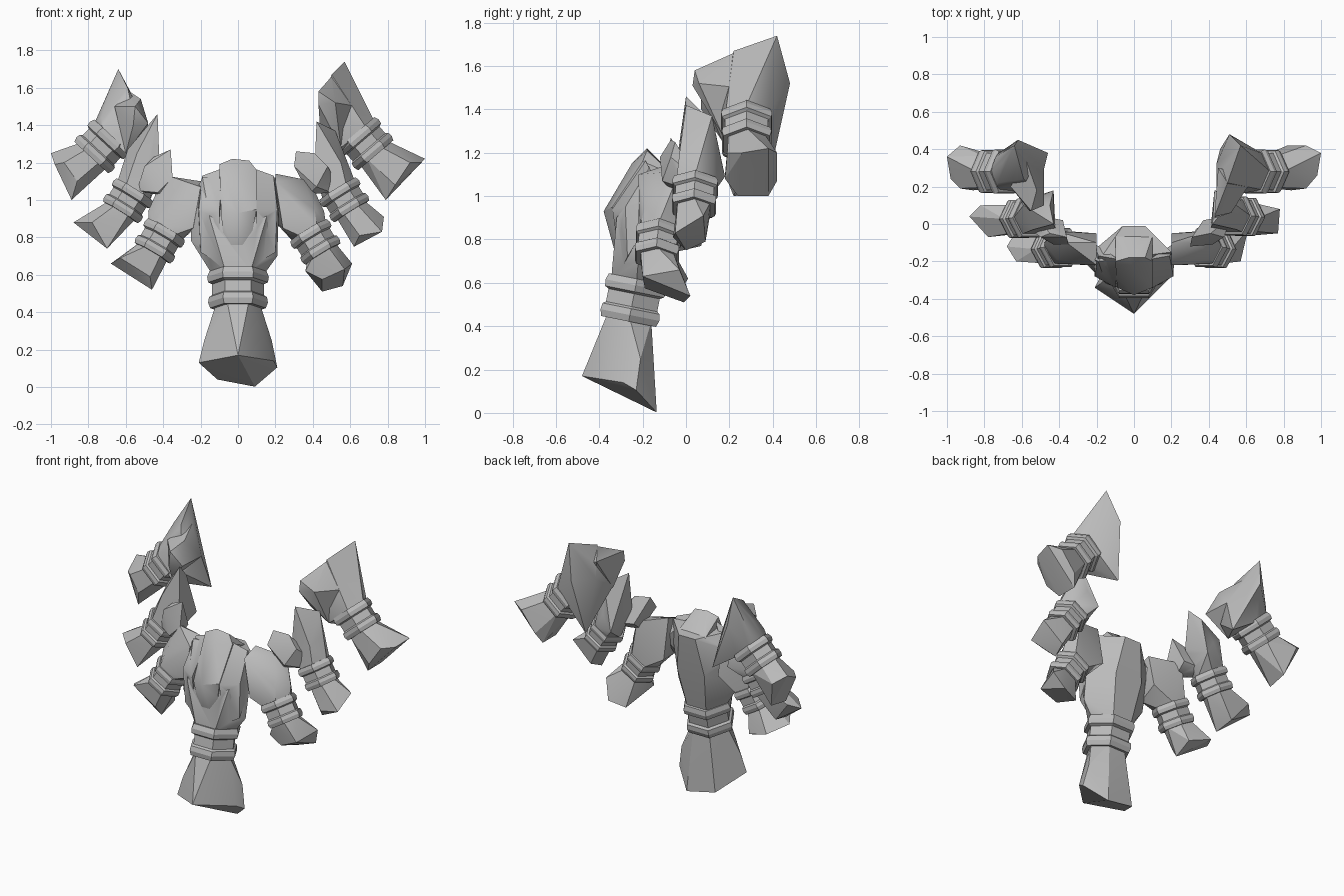
import bpy, bmesh, math
from mathutils import Vector

stone = bpy.data.materials.new("stone_grey")
stone.diffuse_color = (0.5, 0.5, 0.5, 1)


def activate(ob):
    bpy.ops.object.select_all(action='DESELECT')
    ob.select_set(True)
    bpy.context.view_layer.objects.active = ob


def finish(name, bm, angle):
    bmesh.ops.recalc_face_normals(bm, faces=bm.faces)
    me = bpy.data.meshes.new(name)
    bm.to_mesh(me)
    bm.free()
    ob = bpy.data.objects.new(name, me)
    bpy.context.collection.objects.link(ob)
    me.materials.append(stone)
    activate(ob)
    bpy.ops.object.shade_smooth_by_angle(angle=math.radians(angle))
    return ob


def ring(center, axis, r, sides=6):
    """Points of a regular polygon around an axis, a corner on each flank."""
    c, d = Vector(center), Vector(axis).normalized()
    u = d.cross(Vector((0, 1, 0))).normalized()
    v = d.cross(u)
    return [c + r * (math.cos(a) * u + math.sin(a) * v)
            for a in (math.tau * i / sides for i in range(sides))]


def shard(name, points, angle=35):
    """Chiselled solid wrapped around a few corner points."""
    bm = bmesh.new()
    for p in points:
        bm.verts.new(p)
    res = bmesh.ops.convex_hull(bm, input=bm.verts)
    junk = {v for v in res["geom_interior"] + res["geom_unused"]
            if isinstance(v, bmesh.types.BMVert)}
    bmesh.ops.delete(bm, geom=list(junk), context='VERTS')
    return finish(name, bm, angle)


def fuse(base, parts):
    """Union the extra shards into the base solid."""
    for p in parts:
        activate(base)
        mod = base.modifiers.new("union", 'BOOLEAN')
        mod.operation, mod.solver, mod.object = 'UNION', 'EXACT', p
        bpy.ops.object.modifier_apply(modifier=mod.name)
        bpy.data.objects.remove(p)
    activate(base)
    bpy.ops.object.shade_smooth_by_angle(angle=math.radians(35))


def cuff(name, center, axis, r, h):
    """Two raised bands with a sleeve between them."""
    c, d = Vector(center), Vector(axis).normalized()
    profile = [(-1, .66), (-1, .93), (-.7, 1), (-.4, .97), (-.3, .87),
               (.3, .87), (.4, 1), (.7, 1.03), (1, .96), (1, .75)]
    bm = bmesh.new()
    loops = [[bm.verts.new(p) for p in ring(c + d * h * t, d, r * k)]
             for t, k in profile]
    for a, b in zip(loops, loops[1:]):
        for i in range(6):
            j = (i + 1) % 6
            bm.faces.new((a[i], a[j], b[j], b[i]))
    finish(name, bm, 25)


def bundle(name, center, axis, r, h, flare, head, extras=()):
    """Cuff with a flared foot below and a carved head above."""
    c, d = Vector(center), Vector(axis).normalized()
    cuff(name + "_cuff", c, d, r, h)
    shard(name + "_foot", ring(c - d * h * .8, d, r * .74) + flare, 20)
    top = shard(name + "_head", ring(c + d * h * .8, d, r * .85) + head)
    fuse(top, [shard(name + "_extra", e) for e in extras])


# centre pendant with carved front ridges
ridges = [[(-.1, -.2, 1.19), (-.03, -.18, 1.22), (.06, -.18, 1.21), (.1, -.2, 1.16),
           (0, -.38, .93), (-.09, -.34, .92), (.1, -.34, .95), (.04, -.3, .64),
           (-.06, -.3, .64), (0, -.25, 1.15), (.1, -.06, 1.1), (-.1, -.06, 1.1)]]
for s in (1, -1):
    ridges.append([(s * .08, -.19, 1.17), (s * .19, -.17, 1.13), (s * .1, -.34, .94),
                   (s * .21, -.28, .95), (s * .2, -.27, .72), (s * .1, -.3, .66),
                   (s * .22, -.1, 1.0)])
bundle("centre", (0, -.245, .52), (0, .2, 1), .16, .1,
       [(0, -.48, .17), (.21, -.23, .105), (.09, -.135, .002), (.19, -.29, .14),
        (-.11, -.15, .04), (-.21, -.34, .13), (-.18, -.32, .25), (.18, -.21, .25)],
       [(-.25, -.22, .78), (-.25, -.17, 1.0), (-.19, -.2, 1.12), (.21, -.22, .7),
        (.22, -.17, 1.0), (.2, -.15, 1.12), (-.15, -.32, .9), (.15, -.32, .9),
        (.06, -.01, 1.1), (-.06, -.01, 1.1), (.1, -.05, .85), (-.1, -.05, .85)],
       ridges)

# inner bundles
bundle("inner_right", (.415, -.13, .775), (-.52, .08, .85), .118, .075,
       [(.45, -.01, .51), (.56, .02, .54), (.61, -.03, .66),
        (.57, -.2, .63), (.45, -.19, .575), (.36, -.18, .62)],
       [(.46, -.1, .94), (.39, -.04, 1.09), (.35, -.1, 1.11), (.2, -.1, 1.14),
        (.2, -.22, 1.1), (.24, -.22, .85), (.41, -.19, .95), (.2, -.05, .88)])
bundle("inner_left", (-.42, -.13, .78), (.5, .08, .85), .118, .075,
       [(-.68, -.12, .66), (-.46, -.15, .52), (-.6, .01, .62),
        (-.45, -.02, .57), (-.63, -.2, .69), (-.47, -.2, .59)],
       [(-.48, -.1, .94), (-.41, -.04, 1.1), (-.36, -.1, 1.125), (-.2, -.1, 1.1),
        (-.2, -.22, 1.07), (-.24, -.22, .85), (-.41, -.19, .95), (-.2, -.05, .88)])

# middle bundles, each with a tall spike and a short side shard
bundle("middle_right", (.57, .04, 1.0), (-.53, .05, .85), .118, .072,
       [(.62, 0, .75), (.77, -.05, .83), (.78, .08, .91),
        (.64, .09, .79), (.65, -.06, .81)],
       [(.42, 0, 1.42), (.52, .12, 1.37), (.41, -.02, 1.17), (.57, .08, 1.24),
        (.43, .18, 1.09), (.5, .16, 1.18), (.55, -.03, 1.2)],
       [[(.31, -.07, 1.26), (.41, -.05, 1.25), (.3, -.12, 1.18), (.42, -.11, 1.07),
         (.5, -.02, 1.04), (.37, .02, 1.1), (.48, -.07, 1.18), (.38, -.07, 1.03),
         (.53, .05, 1.08)]])
bundle("middle_left", (-.59, .03, .995), (.53, .05, .85), .118, .072,
       [(-.88, .04, .88), (-.7, -.06, .74), (-.71, .07, .77),
        (-.82, .1, .91), (-.78, -.07, .88)],
       [(-.43, 0, 1.46), (-.59, .1, 1.27), (-.42, -.02, 1.2), (-.61, .06, 1.16),
        (-.43, .18, 1.09), (-.5, .15, 1.2), (-.54, -.03, 1.25), (-.45, .1, 1.36)],
       [[(-.36, -.07, 1.27), (-.45, -.05, 1.23), (-.35, -.11, 1.12), (-.43, -.11, 1.04),
         (-.54, -.04, 1.05), (-.38, .02, 1.08), (-.5, -.07, 1.18), (-.39, -.07, 1.02),
         (-.53, .05, 1.06)]])

# outer bundles, broad heads that sweep down behind the middle ones
bundle("outer_right", (.685, .28, 1.3), (-.65, 0, .76), .132, .08,
       [(1.0, .38, 1.22), (.98, .26, 1.2), (.79, .24, 1.0), (.79, .38, 1.0),
        (.92, .42, 1.2), (.84, .18, 1.08), (.92, .19, 1.2), (.82, .42, 1.07)],
       [(.57, .42, 1.74), (.51, .48, 1.52), (.69, .36, 1.4), (.5, .22, 1.67),
        (.68, .24, 1.44), (.44, .14, 1.38), (.44, .32, 1.5), (.55, .17, 1.28),
        (.64, .36, 1.58), (.46, .4, 1.16)],
       [[(.43, .04, 1.58), (.43, .03, 1.51), (.52, .06, 1.52), (.48, .12, 1.59),
         (.44, .14, 1.37), (.55, .17, 1.28), (.64, .25, 1.5), (.45, .3, 1.6),
         (.5, .22, 1.66)]])
bundle("outer_left", (-.73, .28, 1.285), (.68, 0, .73), .132, .08,
       [(-1.0, .36, 1.25), (-.98, .24, 1.19), (-.89, .22, 1.0), (-.88, .36, 1.02),
        (-.93, .42, 1.2), (-.86, .18, 1.1), (-.93, .19, 1.2)],
       [(-.64, .42, 1.7), (-.62, .45, 1.52), (-.74, .36, 1.43), (-.59, .24, 1.6),
        (-.73, .22, 1.44), (-.48, .3, 1.4), (-.53, .18, 1.32), (-.6, .17, 1.25),
        (-.7, .33, 1.56), (-.46, .38, 1.17)],
       [[(-.52, .18, 1.54), (-.48, .1, 1.41), (-.56, .07, 1.4), (-.48, .3, 1.4),
         (-.6, .17, 1.25), (-.66, .2, 1.5), (-.58, .35, 1.58), (-.55, .07, 1.5)]])
